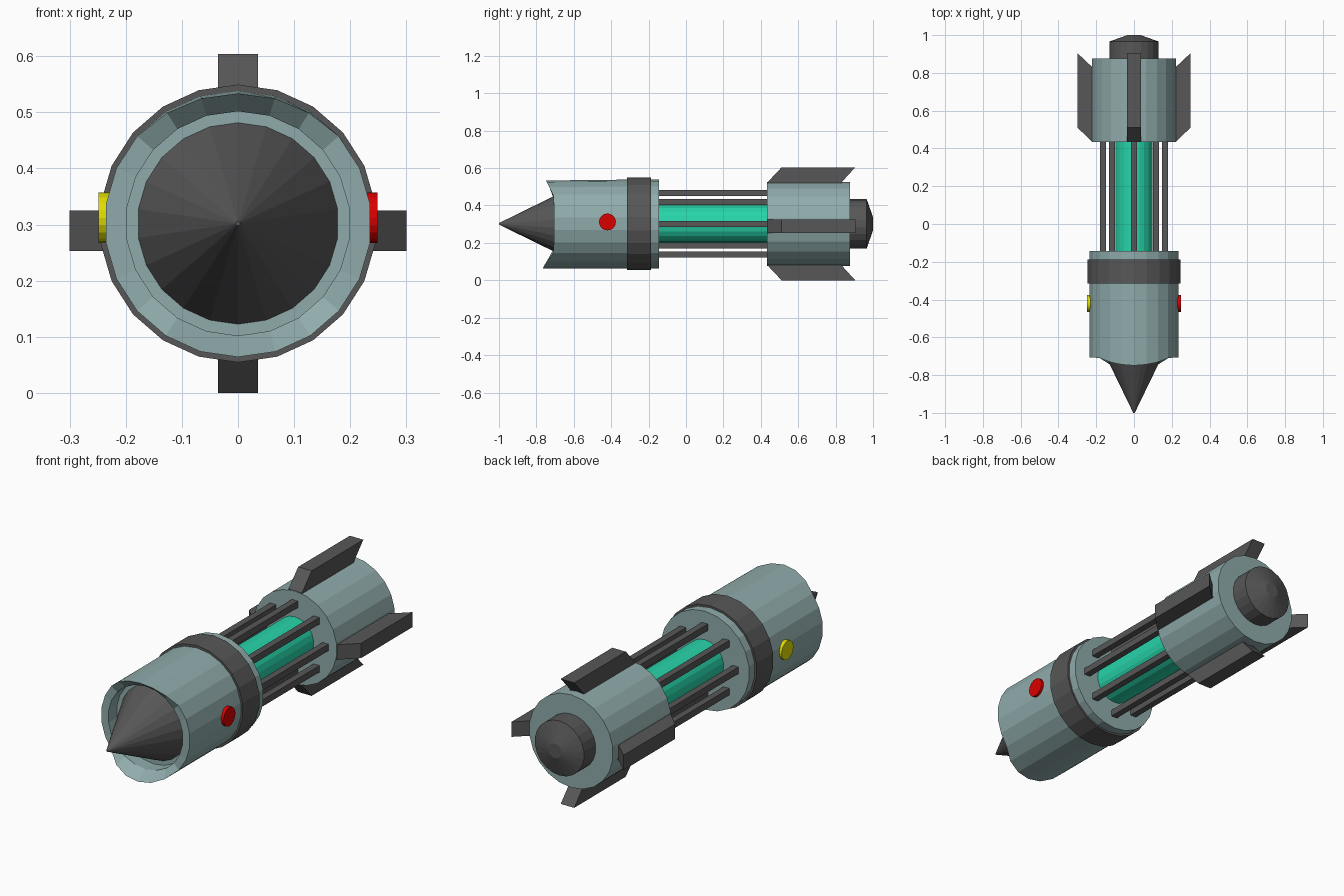
import bpy, bmesh
from math import sin, cos, pi
from mathutils import Matrix

if "Cube" in bpy.data.objects:
    bpy.data.objects.remove(bpy.data.objects["Cube"])

CZ = 0.302      # height of the long axis
SIDES = 22


def material(name, rgb):
    m = bpy.data.materials.new(name)
    m.diffuse_color = (*rgb, 1)
    m.use_nodes = True
    m.node_tree.nodes["Principled BSDF"].inputs["Base Color"].default_value = m.diffuse_color
    return m


TEAL = material("teal_metal", (0.28, 0.41, 0.41))
DARK = material("dark_metal", (0.095, 0.095, 0.095))
GREEN = material("glowing_green", (0.02, 0.66, 0.40))
RED = material("red", (0.70, 0.0, 0.0))
YELLOW = material("yellow", (0.75, 0.72, 0.0))


def finish(name, bm, mat):
    bmesh.ops.recalc_face_normals(bm, faces=bm.faces)
    me = bpy.data.meshes.new(name)
    bm.to_mesh(me)
    bm.free()
    me.materials.append(mat)
    ob = bpy.data.objects.new(name, me)
    bpy.context.collection.objects.link(ob)
    return ob


def lathe(name, profile, mat, sides=SIDES, closed=False, shape=None):
    """Spin (radius, y) points about the long axis; a corner points straight up."""
    bm = bmesh.new()
    rings = []
    for i, (r, y) in enumerate(profile):
        ring = []
        for k in range(sides):
            a = 2 * pi * k / sides
            rr, yy = shape(i, k, r, y) if shape else (r, y)
            ring.append(bm.verts.new((rr * sin(a), yy, CZ + rr * cos(a))))
        rings.append(ring)
    pairs = list(zip(rings, rings[1:]))
    if closed:
        pairs.append((rings[-1], rings[0]))
    else:
        bm.faces.new(rings[0])
        bm.faces.new(rings[-1])
    for a, b in pairs:
        for k in range(sides):
            n = (k + 1) % sides
            bm.faces.new((a[k], a[n], b[n], b[k]))
    return finish(name, bm, mat)


# Front housing: the rim sweeps forward at the top and bottom
TOP_LIP = [0.043, 0.038, 0.025, 0.004]
LOW_LIP = [0.060, 0.055, 0.038, 0.004]


def lip(i, k, r, y):
    if i == 1:
        top, low = min(k, SIDES - k), abs(k - SIDES // 2)
        if top < 4:
            return r - 0.15 * TOP_LIP[top], y - TOP_LIP[top]
        if low < 4:
            return r, y - LOW_LIP[low]
    return r, y


lathe("front_housing", [(0.238, -0.144), (0.238, -0.706), (0.2, -0.706), (0.2, -0.642)],
      TEAL, shape=lip)
lathe("nose_cone", [(0.18, -0.641), (0.004, -1.0)], DARK)
lathe("housing_band", [(0.22, -0.315), (0.2475, -0.315), (0.2475, -0.187), (0.22, -0.187)],
      DARK, closed=True)

# Core, rear housing and tail cap
lathe("green_core", [(0.1, -0.15), (0.1, 0.44)], GREEN)
lathe("rear_housing", [(0.2245, 0.434), (0.2245, 0.877)], TEAL)
lathe("tail_cap", [(0.132, 0.87), (0.132, 0.966), (0.035, 1.0)], DARK)

# Eight square rods around the core
for k in range(8):
    a = k * pi / 4
    bm = bmesh.new()
    bmesh.ops.create_cube(bm, size=1, matrix=Matrix.Translation(
        (0.164 * cos(a), 0.145, CZ + 0.164 * sin(a))) @ Matrix.Diagonal((0.032, 0.6, 0.032, 1)))
    finish(f"cage_rod_{k + 1}", bm, DARK)

# Four swept fins (side pair sits slightly lower)
FIN = [(0.437, 0.2), (0.437, 0.2235), (0.511, 0.3), (0.905, 0.3), (0.833, 0.2235), (0.833, 0.2)]
for k, name in enumerate(("top_fin", "right_fin", "bottom_fin", "left_fin")):
    bm = bmesh.new()
    face = bm.faces.new([bm.verts.new((-0.036, y, r + 0.002 * (k % 2 == 0) * (r > 0.29)))
                         for y, r in FIN])
    ext = bmesh.ops.extrude_face_region(bm, geom=[face])
    bmesh.ops.translate(bm, vec=(0.072, 0, 0),
                        verts=[v for v in ext["geom"] if isinstance(v, bmesh.types.BMVert)])
    z = CZ if k % 2 == 0 else 0.289
    bm.transform(Matrix.Translation((0, 0, z)) @ Matrix.Rotation(k * pi / 2, 4, 'Y'))
    finish(name, bm, DARK)

# Round side buttons
for name, side, mat in (("red_button", 1, RED), ("yellow_button", -1, YELLOW)):
    bm = bmesh.new()
    bmesh.ops.create_cone(bm, cap_ends=True, segments=20, radius1=0.045, radius2=0.045, depth=0.04,
                          matrix=Matrix.Translation((side * 0.2285, -0.42, 0.312))
                          @ Matrix.Rotation(pi / 2, 4, 'Y'))
    finish(name, bm, mat)
